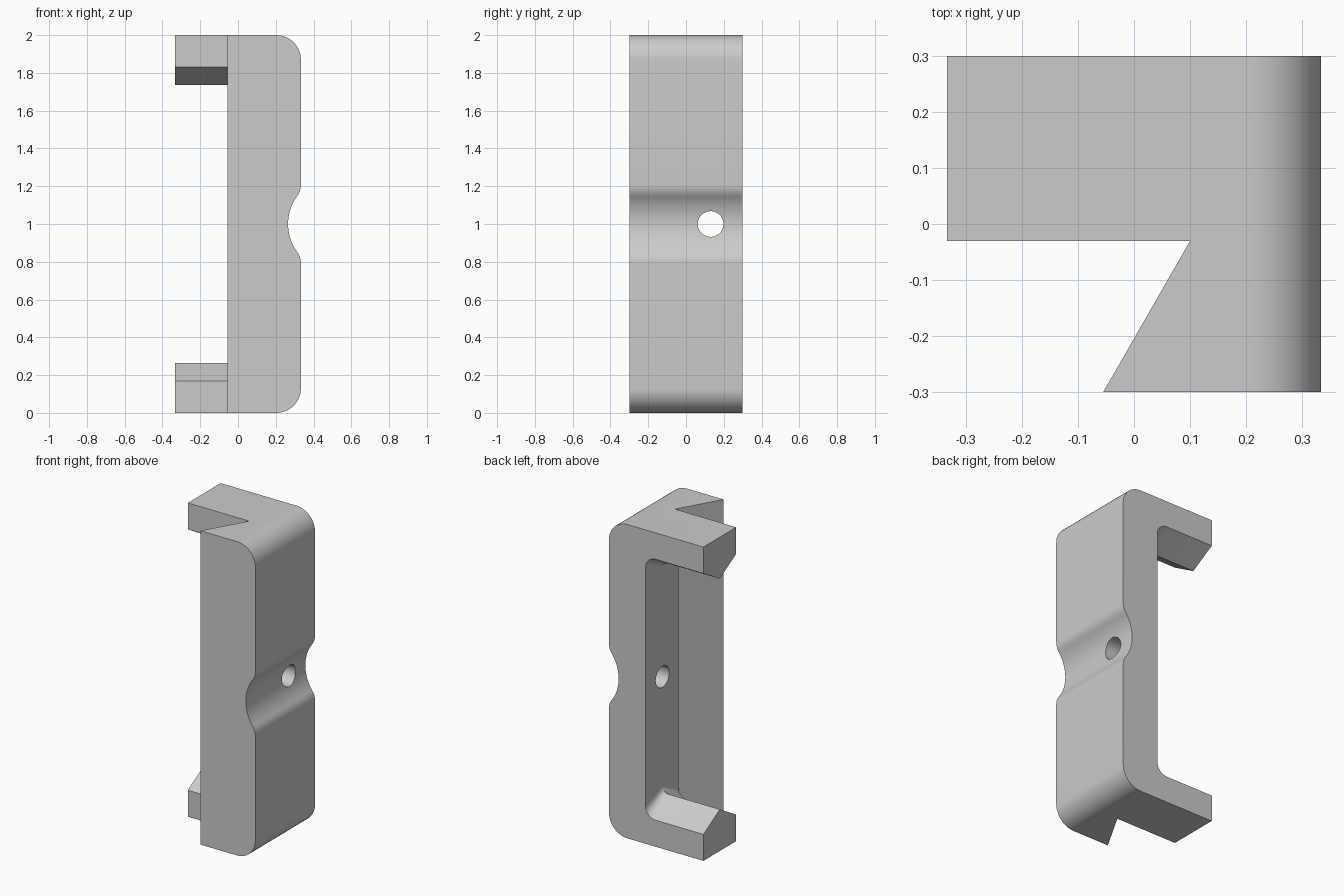
import bpy, bmesh, math
from mathutils import Vector

cube = bpy.data.objects.get("Cube")
if cube:
    bpy.data.objects.remove(cube, do_unlink=True)

grey = bpy.data.materials.new("plain_grey")
grey.use_nodes = True
grey.diffuse_color = (0.6, 0.6, 0.6, 1)
grey.node_tree.nodes["Principled BSDF"].inputs["Base Color"].default_value = (0.6, 0.6, 0.6, 1)


def arc(cx, cz, r, start, end, n=12):
    """Points along an arc, angles in degrees."""
    steps = [math.radians(start + (end - start) * i / n) for i in range(n + 1)]
    return [(cx + r * math.cos(a), cz + r * math.sin(a)) for a in steps]


def loft(name, loops):
    """Closed solid through loops of 3D points with equal counts."""
    bm = bmesh.new()
    rings = [[bm.verts.new(p) for p in loop] for loop in loops]
    n = len(rings[0])
    for a, b in zip(rings, rings[1:]):
        for i in range(n):
            bm.faces.new((a[i], a[(i + 1) % n], b[(i + 1) % n], b[i]))
    bm.faces.new(rings[0])
    bm.faces.new(rings[-1])
    bmesh.ops.recalc_face_normals(bm, faces=bm.faces)
    mesh = bpy.data.meshes.new(name)
    bm.to_mesh(mesh)
    bm.free()
    mesh.materials.append(grey)
    ob = bpy.data.objects.new(name, mesh)
    bpy.context.collection.objects.link(ob)
    return ob


X, Y = 0.333, 0.3
ARM_FRONT, RIDGE = -0.03, 0.135

# Outer profile: rounded outer corners and a shallow blended groove
R, r, round_r = 0.25, 0.1, 0.13
groove_x = 0.265 + R
dx = groove_x - (X - r)
dz = math.sqrt((R + r) ** 2 - dx ** 2)
t = math.degrees(math.atan2(dz, dx))
profile = [(-X, 0)]
profile += arc(X - round_r, round_r, round_r, -90, 0)
profile += arc(X - r, 1 - dz, r, 0, t, 8)
profile += arc(groove_x, 1, R, 180 + t, 180 - t, 20)[1:-1]
profile += arc(X - r, 1 + dz, r, -t, 0, 8)
profile += arc(X - round_r, 2 - round_r, round_r, 0, 90)
profile += [(-X, 2)]
body = loft("clamp_body", [[(x, y, z) for x, z in profile] for y in (-Y, Y)])

# Slanted notch in front of the arms
notch_xy = [(-0.055 - 0.0575, -0.4), (0.1, ARM_FRONT), (-0.5, ARM_FRONT), (-0.5, -0.4)]
notch = loft("notch_cutter", [[(x, y, z) for x, y in notch_xy] for z in (-0.1, 2.1)])


# Cavity between the arms, narrowest along the ridge
def cavity_section(y):
    off = abs(y - RIDGE) / (Y - RIDGE)
    low = 0.265 - 0.096 * off
    f = 0.045 + 0.025 * off
    wall = 0.075
    pts = [(-0.5, low)]
    pts += arc(wall - f, low + f, f, -90, 0, 8)
    pts += arc(wall - f, 2 - low - f, f, 0, 90, 8)
    pts += [(-0.5, 2 - low)]
    return [(x, y, z) for x, z in pts]


cavity = loft("cavity_cutter", [cavity_section(y) for y in (ARM_FRONT - 0.035, RIDGE, Y + 0.035)])

# Screw hole through the back wall
hole_yz = arc(0.13, 1, 0.068, 0, 360, 40)[:-1]
hole = loft("hole_cutter", [[(x, y, z) for y, z in hole_yz] for x in (0, 0.5)])

# Apply the cuts
bpy.context.view_layer.objects.active = body
for cutter in (notch, cavity, hole):
    cutter.hide_render = True
    mod = body.modifiers.new(cutter.name, "BOOLEAN")
    mod.operation = "DIFFERENCE"
    mod.solver = "EXACT"
    mod.object = cutter
    bpy.ops.object.modifier_apply(modifier=mod.name)
    bpy.data.objects.remove(cutter, do_unlink=True)

bpy.ops.object.select_all(action="DESELECT")
body.select_set(True)
bpy.ops.object.shade_smooth_by_angle(angle=math.radians(25))
